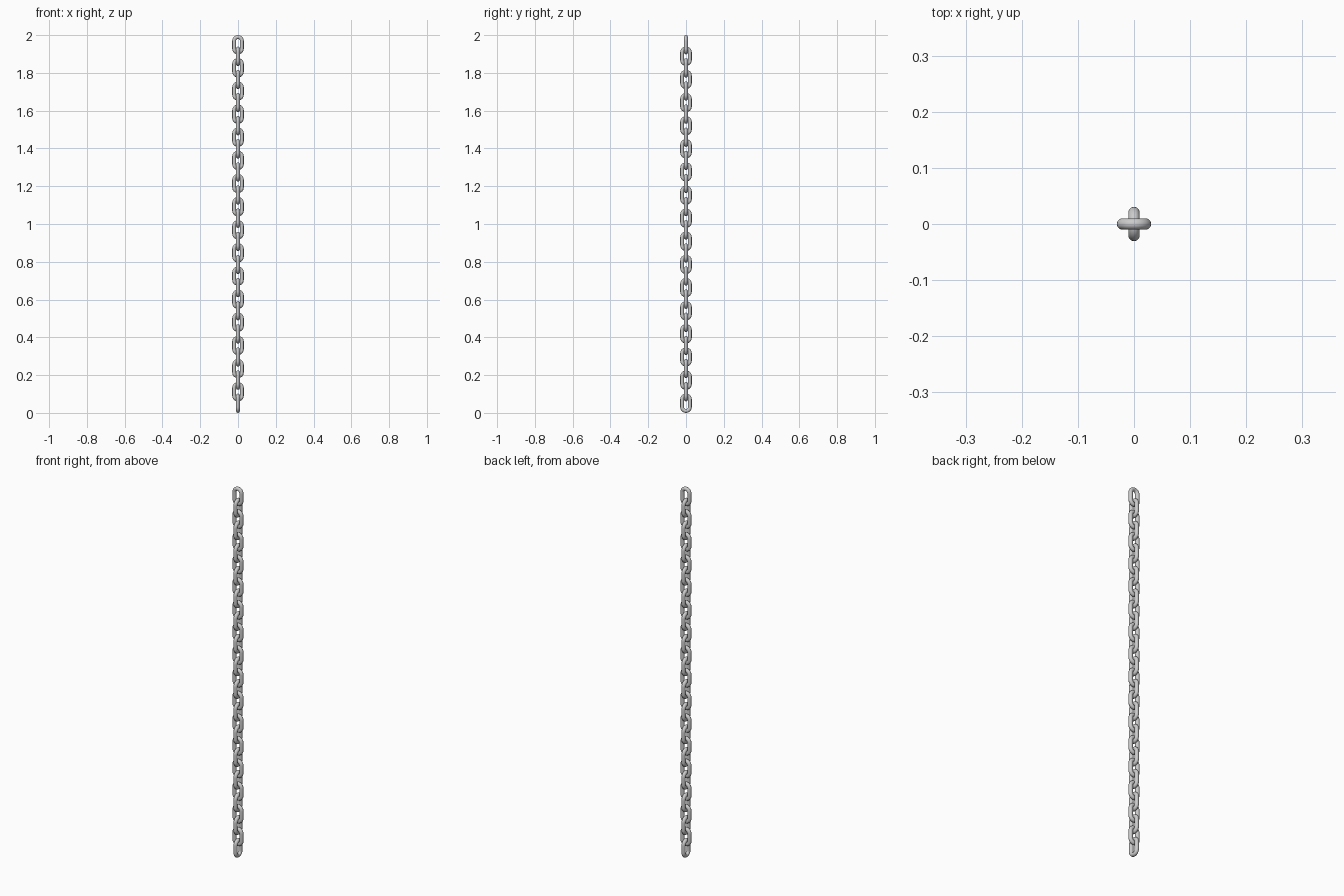
import bpy, bmesh, math
from mathutils import Vector

if "Cube" in bpy.data.objects:
    bpy.data.objects.remove(bpy.data.objects["Cube"])

LINKS = 32
D = 2 / (3 * (LINKS - 1) + 5)   # wire diameter: links are 5D long, 3D wide, pitch 3D
ARC, SIDES = 16, 16


def link_mesh():
    # Stadium-shaped centre line in the xz plane
    path = []
    for end in (0, 1):
        for k in range(ARC + 1):
            a = math.pi * (end + k / ARC)
            normal = Vector((math.cos(a), 0, math.sin(a)))
            centre = Vector((0, 0, D if end == 0 else -D))
            path.append((centre + normal * D, normal))
    # Sweep a round wire section along it
    bm = bmesh.new()
    rings = []
    for p, n in path:
        ring = []
        for s in range(SIDES):
            t = 2 * math.pi * s / SIDES
            offset = n * math.cos(t) + Vector((0, 1, 0)) * math.sin(t)
            ring.append(bm.verts.new(p + offset * D / 2))
        rings.append(ring)
    for i, a in enumerate(rings):
        b = rings[(i + 1) % len(rings)]
        for s in range(SIDES):
            t = (s + 1) % SIDES
            bm.faces.new((a[s], a[t], b[t], b[s])).smooth = True
    bmesh.ops.recalc_face_normals(bm, faces=bm.faces)
    mesh = bpy.data.meshes.new("chain_link")
    bm.to_mesh(mesh)
    bm.free()
    return mesh


# Interlocked links, every second one turned a quarter
mesh = link_mesh()
for i in range(LINKS):
    link = bpy.data.objects.new(f"chain_link_{i + 1:02d}", mesh)
    link.location = (0, 0, 2.5 * D + i * 3 * D)
    link.rotation_euler.z = math.pi / 2 if i % 2 == 0 else 0
    bpy.context.collection.objects.link(link)
